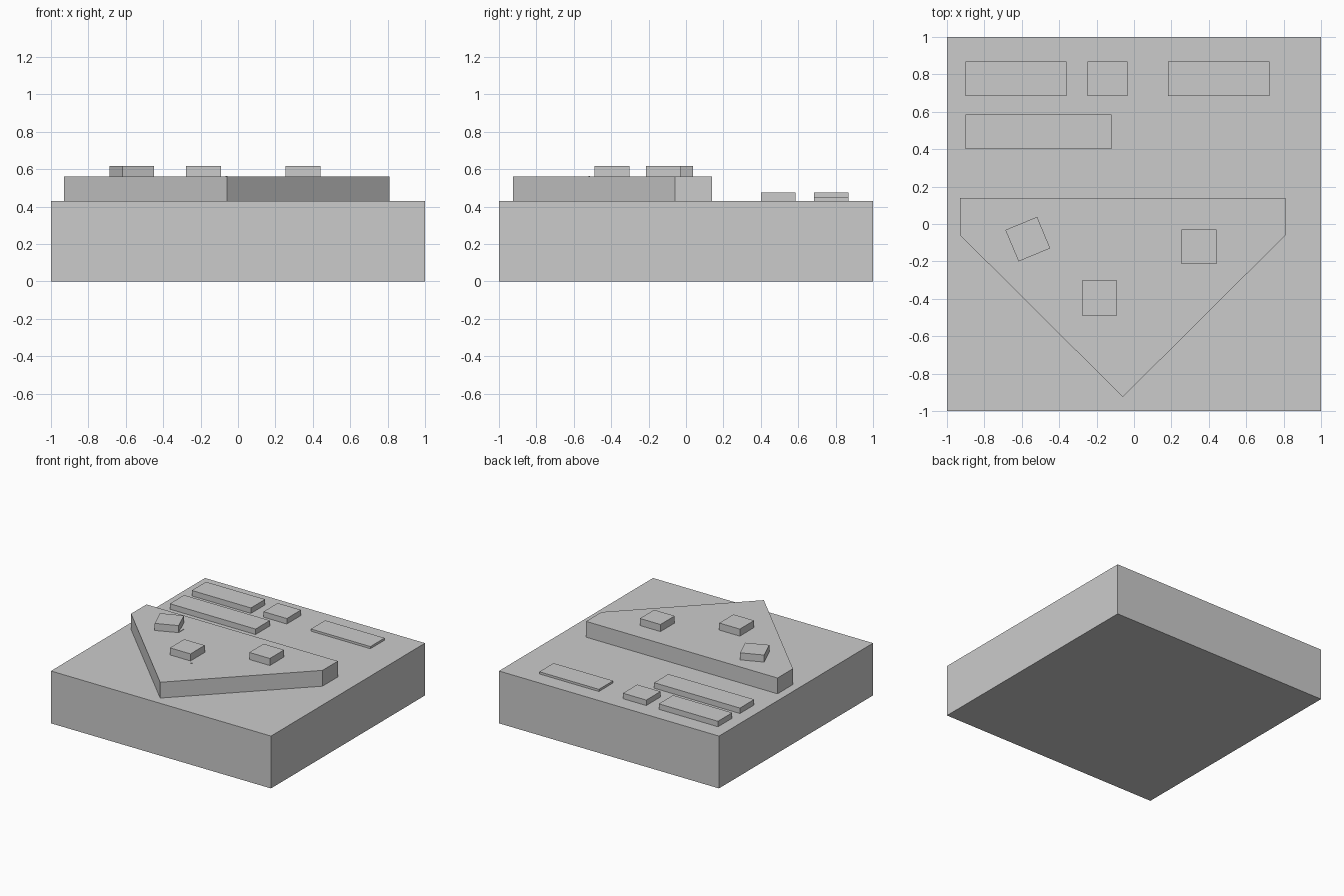
import bpy, bmesh

if "Cube" in bpy.data.objects:
    bpy.data.objects.remove(bpy.data.objects["Cube"])

grey = bpy.data.materials.new("plain_grey")
grey.diffuse_color = (0.6, 0.6, 0.6, 1)
grey.use_nodes = True
grey.node_tree.nodes["Principled BSDF"].inputs["Base Color"].default_value = grey.diffuse_color


def prism(name, outline, z0, z1):
    """Extrude a counter-clockwise outline from z0 up to z1."""
    bm = bmesh.new()
    face = bm.faces.new([bm.verts.new((x, y, z0)) for x, y in outline])
    ext = bmesh.ops.extrude_face_region(bm, geom=[face], use_keep_orig=True)
    top = [v for v in ext["geom"] if isinstance(v, bmesh.types.BMVert)]
    bmesh.ops.translate(bm, verts=top, vec=(0, 0, z1 - z0))
    bmesh.ops.recalc_face_normals(bm, faces=bm.faces)
    mesh = bpy.data.meshes.new(name)
    bm.to_mesh(mesh)
    bm.free()
    mesh.materials.append(grey)
    obj = bpy.data.objects.new(name, mesh)
    bpy.context.collection.objects.link(obj)
    return obj


def box(name, x0, x1, y0, y1, z0, z1):
    return prism(name, [(x0, y0), (x1, y0), (x1, y1), (x0, y1)], z0, z1)


BASE, PLATE, BLOCK = 0.43, 0.56, 0.618

# Square slab and the raised five-sided plate
box("base_slab", -1, 1, -1, 1, 0, BASE)
prism("pentagon_plate", [(-0.93, 0.14), (-0.93, -0.06), (-0.06, -0.925),
                         (0.81, -0.06), (0.81, 0.14)], BASE, PLATE)

# Blocks on the plate, one of them turned
box("right_block", 0.253, 0.44, -0.215, -0.03, PLATE, BLOCK)
box("front_block", -0.277, -0.09, -0.488, -0.303, PLATE, BLOCK)
prism("turned_block", [(-0.617, -0.2), (-0.448, -0.13),
                       (-0.518, 0.038), (-0.688, -0.032)], PLATE, BLOCK)

# Thin marker pads on the plate
box("corner_pad", -0.52, -0.448, -0.13, -0.058, PLATE, PLATE + 0.004)
box("centre_dot", -0.066, -0.056, -0.522, -0.512, PLATE, PLATE + 0.003)

# Low bars along the back
box("back_left_bar", -0.9, -0.362, 0.685, 0.87, BASE, 0.475)
box("back_square_bar", -0.248, -0.036, 0.685, 0.87, BASE, 0.475)
box("long_bar", -0.9, -0.12, 0.4, 0.585, BASE, 0.475)
box("back_right_strip", 0.183, 0.724, 0.685, 0.87, BASE, 0.448)
